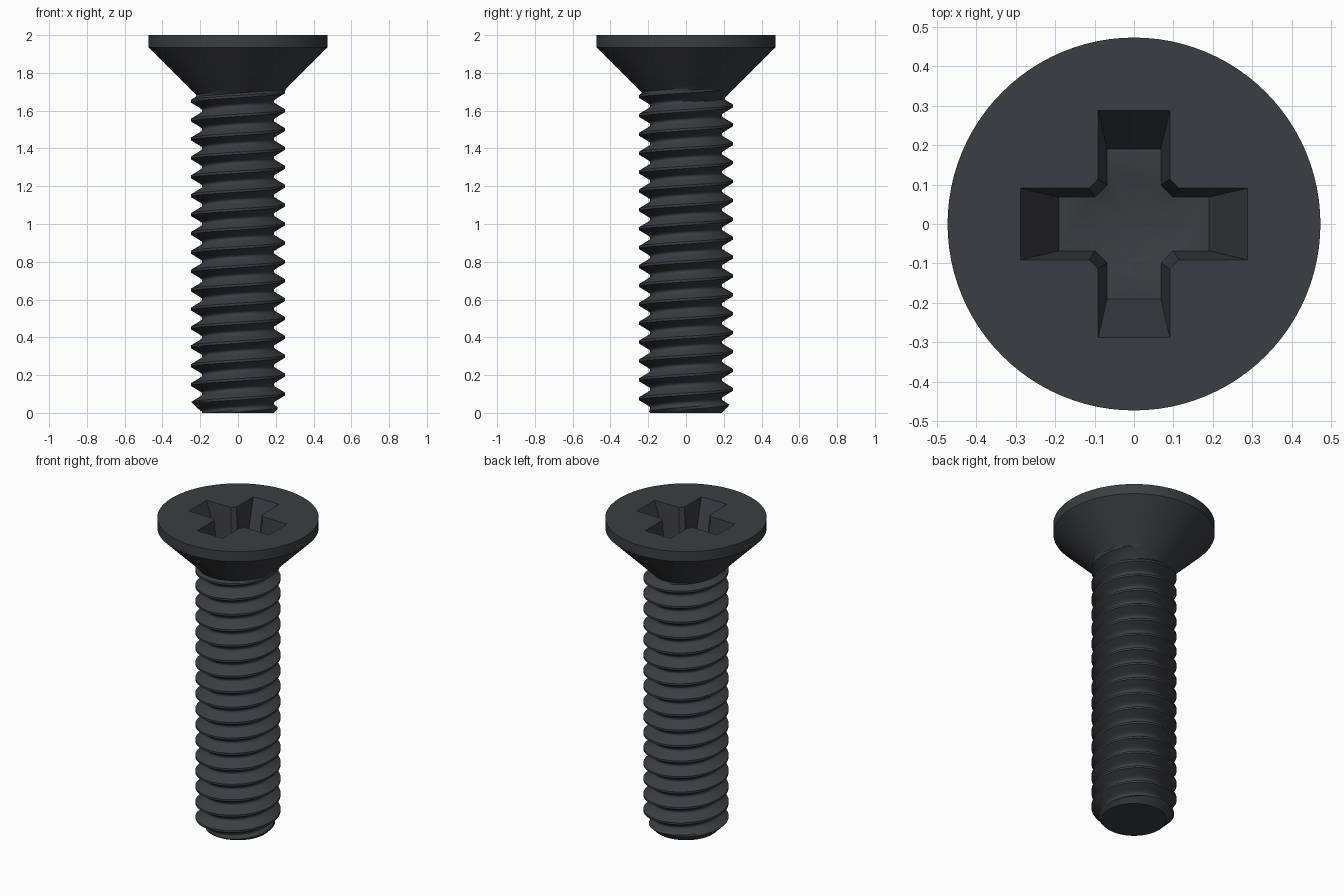
import bpy, bmesh, math

if "Cube" in bpy.data.objects:
    bpy.data.objects.remove(bpy.data.objects["Cube"])

N = 96                                  # columns around the axis
PITCH, CREST, ROOT = 0.1, 0.25, 0.19
HEAD_R, RIM_Z, JOIN_Z, TOP = 0.4735, 1.935, 1.75, 2.0
TAU = 2 * math.pi

mat = bpy.data.materials.new("dark_steel")
mat.diffuse_color = (0.045, 0.047, 0.052, 1)
mat.use_nodes = True
mat.node_tree.nodes["Principled BSDF"].inputs["Base Color"].default_value = mat.diffuse_color


def finish(bm, name):
    bmesh.ops.remove_doubles(bm, verts=bm.verts, dist=1e-5)
    bmesh.ops.recalc_face_normals(bm, faces=bm.faces)
    me = bpy.data.meshes.new(name)
    bm.to_mesh(me)
    bm.free()
    me.materials.append(mat)
    ob = bpy.data.objects.new(name, me)
    bpy.context.collection.objects.link(ob)
    bpy.ops.object.select_all(action='DESELECT')
    ob.select_set(True)
    bpy.context.view_layer.objects.active = ob
    bpy.ops.object.shade_smooth_by_angle(angle=math.radians(28))
    return ob


def ring(bm, r, z, n=N):
    return [bm.verts.new((r * math.cos(TAU * j / n), r * math.sin(TAU * j / n), z))
            for j in range(n)]


def bridge(bm, a, b):
    n = len(a)
    for j in range(n):
        bm.faces.new((a[j], a[(j + 1) % n], b[(j + 1) % n], b[j]))


# Threaded shank: profile samples (fraction of pitch, radius) swept on a helix
half = [(0.0, CREST), (0.0625, CREST), (0.18, 0.230), (0.30, 0.210),
        (0.40, 0.194), (0.45, 0.191), (0.5, ROOT)]
profile = half + [(1 - u, r) for u, r in half[-2:0:-1]]
M = len(profile)
rows = [(k + u, r) for k in range(-1, 19) for u, r in profile]

bm = bmesh.new()
cols = []
for j in range(N):
    a = TAU * j / N
    col = []
    for u, r in rows:
        z = min(max(PITCH * (u + j / N), 0.0), JOIN_Z)
        r = min(r, ROOT + z)                       # end chamfer
        r = max(r, HEAD_R - (RIM_Z - z))           # run-out into the head cone
        if z >= JOIN_Z:
            r = HEAD_R - (RIM_Z - JOIN_Z)
        if z <= 0:
            r = ROOT
        col.append(bm.verts.new((r * math.cos(a), r * math.sin(a), z)))
    cols.append(col)
last = len(rows) - 1
for j in range(N):
    nxt, shift = (cols[j + 1], 0) if j < N - 1 else (cols[0], M)
    for i in range(last):
        p, q = nxt[min(i + shift, last)], nxt[min(i + 1 + shift, last)]
        vs = [cols[j][i], p, q, cols[j][i + 1]]
        if len({(round(v.co.x, 6), round(v.co.y, 6), round(v.co.z, 6)) for v in vs}) < 3:
            continue
        if p is q:
            vs.remove(q)
        bm.faces.new(vs)
bm.faces.new([c[0] for c in reversed(cols)])       # flat tip
finish(bm, "threaded_shank")

# Countersunk head with a tapered cross recess
bm = bmesh.new()
low = ring(bm, HEAD_R - (RIM_Z - JOIN_Z), JOIN_Z)
rim = ring(bm, HEAD_R, RIM_Z)
top = ring(bm, HEAD_R, TOP)
bridge(bm, low, rim)
bridge(bm, rim, top)


def cross(half_w, inner, outer, z):
    """16-point cross outline with cut inner corners."""
    pts = []
    for k in range(4):
        c, s = round(math.cos(k * math.pi / 2)), round(math.sin(k * math.pi / 2))
        for x, y in ((inner, -half_w), (outer, -half_w), (outer, half_w), (inner, half_w)):
            pts.append(bm.verts.new((x * c - y * s, x * s + y * c, z)))
    return pts


FLOOR, FLOOR_R, W = TOP - 0.25, 0.12, 0.068
mouth = cross(0.091, 0.114, 0.288, TOP)
floor = cross(W, math.sqrt(FLOOR_R ** 2 - W ** 2), 0.19, FLOOR)
bridge(bm, mouth, floor)

# Flat top face around the recess
edges = []
for loop in (top, mouth):
    for j in range(len(loop)):
        v, w = loop[j], loop[(j + 1) % len(loop)]
        edges.append(bm.edges.get((v, w)) or bm.edges.new((v, w)))
bmesh.ops.triangle_fill(bm, edges=edges, use_beauty=True)

# Recess floor arms and shallow conical centre
tip = bm.verts.new((0, 0, FLOOR - 0.045))
a0 = math.asin(W / FLOOR_R)
for k in range(4):
    i0, o0, o1, i1 = floor[4 * k:4 * k + 4]
    arc = [i0]
    for t in range(1, 8):
        a = k * math.pi / 2 - a0 + 2 * a0 * t / 8
        arc.append(bm.verts.new((FLOOR_R * math.cos(a), FLOOR_R * math.sin(a), FLOOR)))
    arc.append(i1)
    bm.faces.new([o0, o1] + arc[::-1])
    for v, w in zip(arc, arc[1:] + [floor[(4 * k + 4) % 16]]):
        bm.faces.new((v, w, tip))
finish(bm, "countersunk_head")
